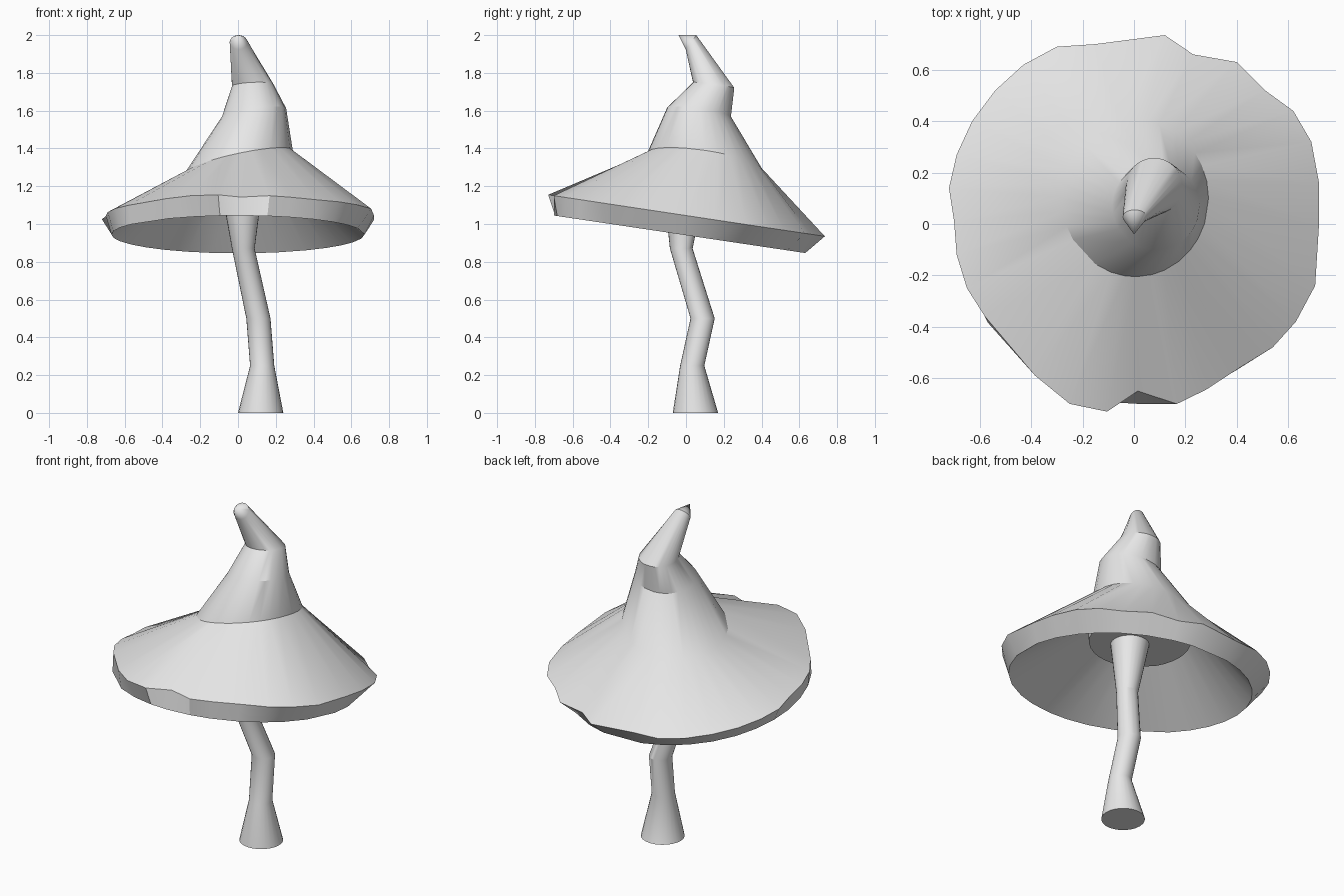
import bpy
import bmesh
from math import atan2, cos, sin, pi, radians

cube = bpy.data.objects.get("Cube")
if cube:
    bpy.data.objects.remove(cube, do_unlink=True)

grey = bpy.data.materials.new("light grey")
grey.use_nodes = True
grey.diffuse_color = (0.8, 0.8, 0.8, 1)
grey.node_tree.nodes["Principled BSDF"].inputs["Base Color"].default_value = (0.8, 0.8, 0.8, 1)


def ring(angles, center, rx, ry=None, tilt_x=0, tilt_y=0):
    """Tilted ellipse sampled at the given angles."""
    x, y, z = center
    ry = rx if ry is None else ry
    return [(x + rx * cos(a), y + ry * sin(a), z + tilt_x * cos(a) + tilt_y * sin(a))
            for a in angles]


def loft(name, rings, start, end):
    """Skin a stack of rings and close each end with a fan to a point."""
    bm = bmesh.new()
    loops = [[bm.verts.new(p) for p in r] for r in rings]
    n = len(rings[0])
    for lower, upper in zip(loops, loops[1:]):
        for i in range(n):
            j = (i + 1) % n
            bm.faces.new((lower[i], lower[j], upper[j], upper[i]))
    for loop, point in ((loops[0], start), (loops[-1], end)):
        tip = bm.verts.new(point)
        for i in range(n):
            bm.faces.new((loop[i], loop[(i + 1) % n], tip))
    bmesh.ops.recalc_face_normals(bm, faces=bm.faces)
    mesh = bpy.data.meshes.new(name)
    bm.to_mesh(mesh)
    bm.free()
    mesh.materials.append(grey)
    obj = bpy.data.objects.new(name, mesh)
    bpy.context.collection.objects.link(obj)
    bpy.ops.object.select_all(action='DESELECT')
    obj.select_set(True)
    bpy.context.view_layer.objects.active = obj
    bpy.ops.object.shade_smooth_by_angle(angle=radians(30))
    return obj


# Uneven brim outline, counter-clockwise, with a notch at the front
outline = [
    (.72, 0), (.72, .16), (.69, .32), (.62, .44), (.51, .52), (.4, .63),
    (.23, .66), (.12, .735), (-.15, .7), (-.3, .69), (-.43, .62), (-.54, .52),
    (-.63, .4), (-.69, .27), (-.72, .14), (-.7, .01), (-.69, -.12), (-.65, -.25),
    (-.58, -.36), (-.385, -.59), (-.25, -.7), (-.105, -.73), (.015, -.65),
    (.167, -.7), (.28, -.645), (.41, -.56), (.54, -.48), (.63, -.38), (.705, -.24),
]
angles = [atan2(y, x) for x, y in outline]
brim = [(x, y, 1.045 - .15 * y) for x, y in outline]

# Cap: underside, rim band, brim and bent crown in one skin
loft("mushroom_cap", [
    ring(angles, (0, .05, 1.17), .28),
    ring(angles, (0, .06, 1.25), .29),
    ring(angles, (0, -.03, .945), .67, tilt_y=-.1),
    brim,
    ring(angles, (.005, .1, 1.33), .285, .305, .06, -.045),
    ring(angles, (.085, .07, 1.59), .17, tilt_x=.022, tilt_y=-.025),
    ring(angles, (.078, .147, 1.735), .11, tilt_x=.005, tilt_y=-.015),
    ring(angles, (.003, .027, 1.962), .047, .028, tilt_y=.038),
], (0, .05, 1.17), (0, -.04, 2))

# Stem: crooked tube with a flared foot and top
turns = [2 * pi * i / 24 for i in range(24)]
loft("mushroom_stem", [
    ring(turns, (.12, .05, 0), .12),
    ring(turns, (.128, .033, .25), .064),
    ring(turns, (.108, .088, .5), .064),
    ring(turns, (.028, -.025, .87), .06),
    ring(turns, (.02, -.01, 1.19), .11),
], (.12, .05, 0), (.02, -.01, 1.19))
